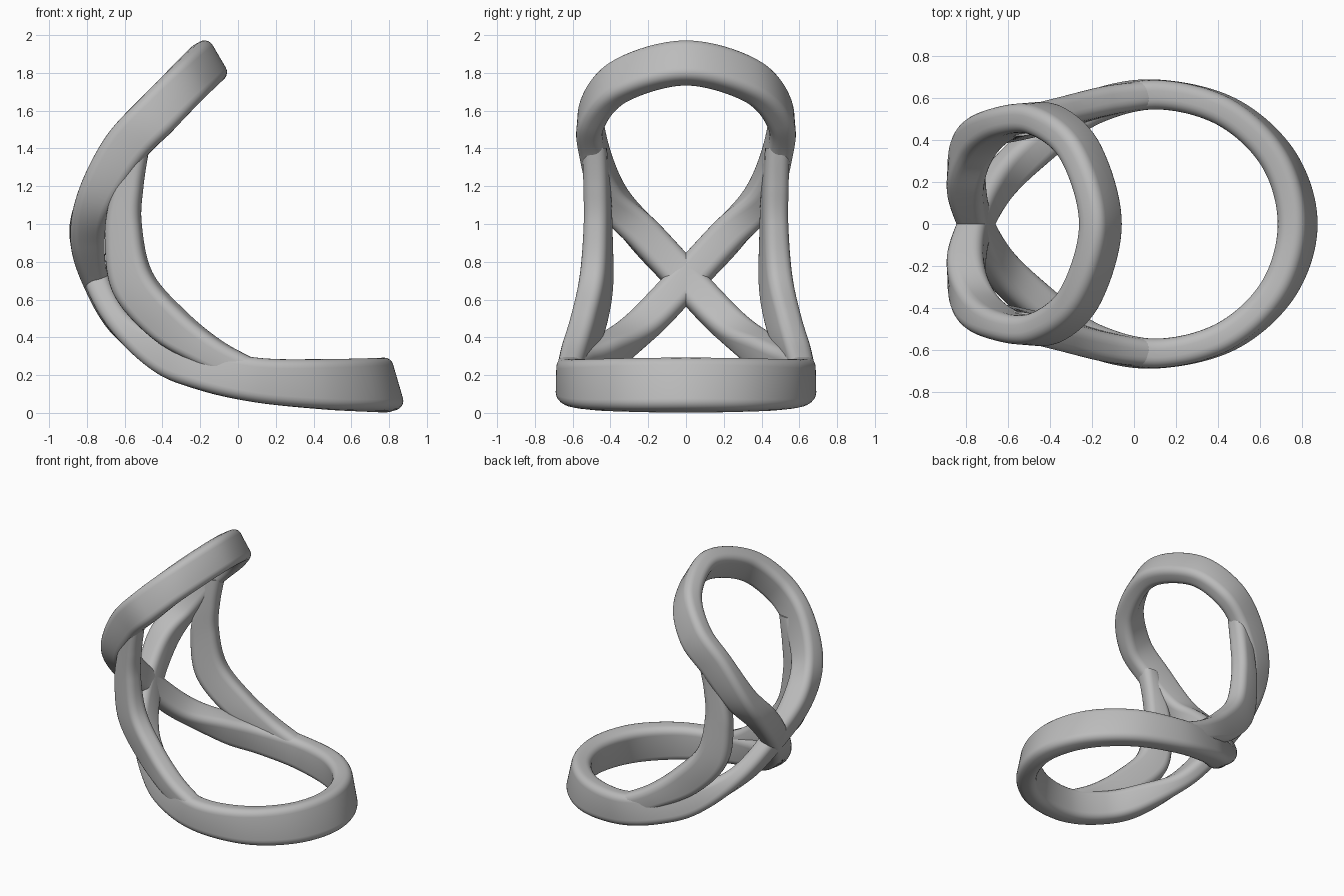
import bpy
import math
from mathutils import Vector

old = bpy.data.objects.get("Cube")
if old:
    bpy.data.objects.remove(old, do_unlink=True)

grey = bpy.data.materials.new("warm_grey")
grey.use_nodes = True
colour = (0.5, 0.5, 0.5, 1)
grey.diffuse_color = colour
grey.node_tree.nodes["Principled BSDF"].inputs["Base Color"].default_value = colour


def station(outer, inner, width):
    return Vector(outer), Vector(inner), width


def flip(s):
    """Mirror a station across the centre plane."""
    return (Vector((s[0].x, -s[0].y, s[0].z)), Vector((s[1].x, -s[1].y, s[1].z)), s[2])


def blend(a, b, c, d, t):
    """Catmull-Rom interpolation."""
    return 0.5 * (2 * b + (c - a) * t + (2 * a - 5 * b + 4 * c - d) * t * t
                  + (3 * b - a - 3 * c + d) * t ** 3)


def rounded_section(half_w, half_d, radius, steps=5):
    pts = []
    for corner, (sx, sy) in enumerate([(1, 1), (-1, 1), (-1, -1), (1, -1)]):
        for i in range(steps + 1):
            a = math.pi / 2 * (corner + i / steps)
            pts.append((sx * (half_w - radius) + radius * math.cos(a),
                        sy * (half_d - radius) + radius * math.sin(a)))
    return pts


def sweep_band(name, stations, closed, steps=14):
    """Sweep a rounded bar whose depth runs from outer to inner edge."""
    n = len(stations)

    def pick(i):
        return stations[i % n] if closed else stations[max(0, min(n - 1, i))]

    path = []
    for i in range(n if closed else n - 1):
        four = [pick(i + k) for k in (-1, 0, 1, 2)]
        for j in range(steps):
            path.append([blend(*[f[c] for f in four], j / steps) for c in range(3)])
    if not closed:
        path.append(list(stations[-1]))

    m = len(path)
    mids = [(p[0] + p[1]) / 2 for p in path]
    verts, faces = [], []
    for i, (outer, inner, width) in enumerate(path):
        ahead = mids[(i + 1) % m] if closed else mids[min(i + 1, m - 1)]
        behind = mids[i - 1] if closed else mids[max(i - 1, 0)]
        tangent = (ahead - behind).normalized()
        depth = inner - outer
        depth_dir = depth.normalized()
        side = tangent.cross(depth_dir).normalized()
        ring = rounded_section(width / 2, depth.length / 2, 0.05)
        verts += [mids[i] + side * x + depth_dir * y for x, y in ring]
    k = len(ring)
    for i in range(m if closed else m - 1):
        a, b = i * k, (i + 1) % m * k
        for j in range(k):
            q = (j + 1) % k
            faces.append((a + j, a + q, b + q, b + j))
    if not closed:
        faces.append(tuple(reversed(range(k))))
        faces.append(tuple(range((m - 1) * k, m * k)))

    mesh = bpy.data.meshes.new(name)
    mesh.from_pydata(verts, [], faces)
    mesh.materials.append(grey)
    obj = bpy.data.objects.new(name, mesh)
    bpy.context.collection.objects.link(obj)
    bpy.ops.object.select_all(action='DESELECT')
    obj.select_set(True)
    bpy.context.view_layer.objects.active = obj
    bpy.ops.object.mode_set(mode='EDIT')
    bpy.ops.mesh.select_all(action='SELECT')
    bpy.ops.mesh.normals_make_consistent(inside=False)
    bpy.ops.object.mode_set(mode='OBJECT')
    bpy.ops.object.shade_smooth_by_angle(angle=math.radians(40))
    return obj


# Figure-eight frame: base ring, crossing behind, head ring
base_end = station((0.82, 0, 0.01), (0.74, 0, 0.285), 0.14)
base_side = [
    station((0.72, 0.31, 0.01), (0.66, 0.305, 0.285), 0.14),
    station((0.46, 0.537, 0.02), (0.43, 0.53, 0.283), 0.14),
    station((0.1, 0.62, 0.055), (0.12, 0.615, 0.29), 0.14),
    station((-0.2, 0.57, 0.12), (-0.17, 0.55, 0.34), 0.15),
    station((-0.43, 0.43, 0.215), (-0.37, 0.42, 0.405), 0.17),
    station((-0.68, 0.22, 0.44), (-0.57, 0.22, 0.51), 0.19),
]
crossing = station((-0.82, 0, 0.69), (-0.685, 0, 0.72), 0.19)
head_side = [
    station((-0.89, 0.22, 0.93), (-0.71, 0.22, 0.95), 0.19),
    station((-0.84, 0.39, 1.18), (-0.65, 0.41, 1.11), 0.17),
    station((-0.7, 0.48, 1.46), (-0.5, 0.5, 1.34), 0.14),
    station((-0.51, 0.49, 1.67), (-0.34, 0.5, 1.5), 0.14),
    station((-0.32, 0.34, 1.86), (-0.19, 0.345, 1.66), 0.14),
]
head_end = station((-0.22, 0, 1.955), (-0.1, 0, 1.75), 0.14)

loop = [base_end] + base_side + [crossing]
loop += [flip(s) for s in head_side] + [head_end] + head_side[::-1]
loop += [crossing] + [flip(s) for s in base_side[::-1]]
sweep_band("figure_eight_frame", loop, True)

# Side struts joining the base ring to the head ring
strut = [
    station((0.0, 0.61, 0.15), (0.1, 0.62, 0.28), 0.13),
    station((-0.22, 0.56, 0.26), (-0.09, 0.6, 0.38), 0.14),
    station((-0.46, 0.48, 0.41), (-0.28, 0.56, 0.53), 0.14),
    station((-0.655, 0.44, 0.64), (-0.46, 0.51, 0.74), 0.14),
    station((-0.7, 0.44, 0.93), (-0.515, 0.49, 1.0), 0.13),
    station((-0.67, 0.45, 1.15), (-0.505, 0.49, 1.2), 0.13),
    station((-0.6, 0.48, 1.4), (-0.47, 0.49, 1.4), 0.13),
]
sweep_band("left_strut", [flip(s) for s in strut], False).name = "right_strut"
sweep_band("left_strut", strut, False)
